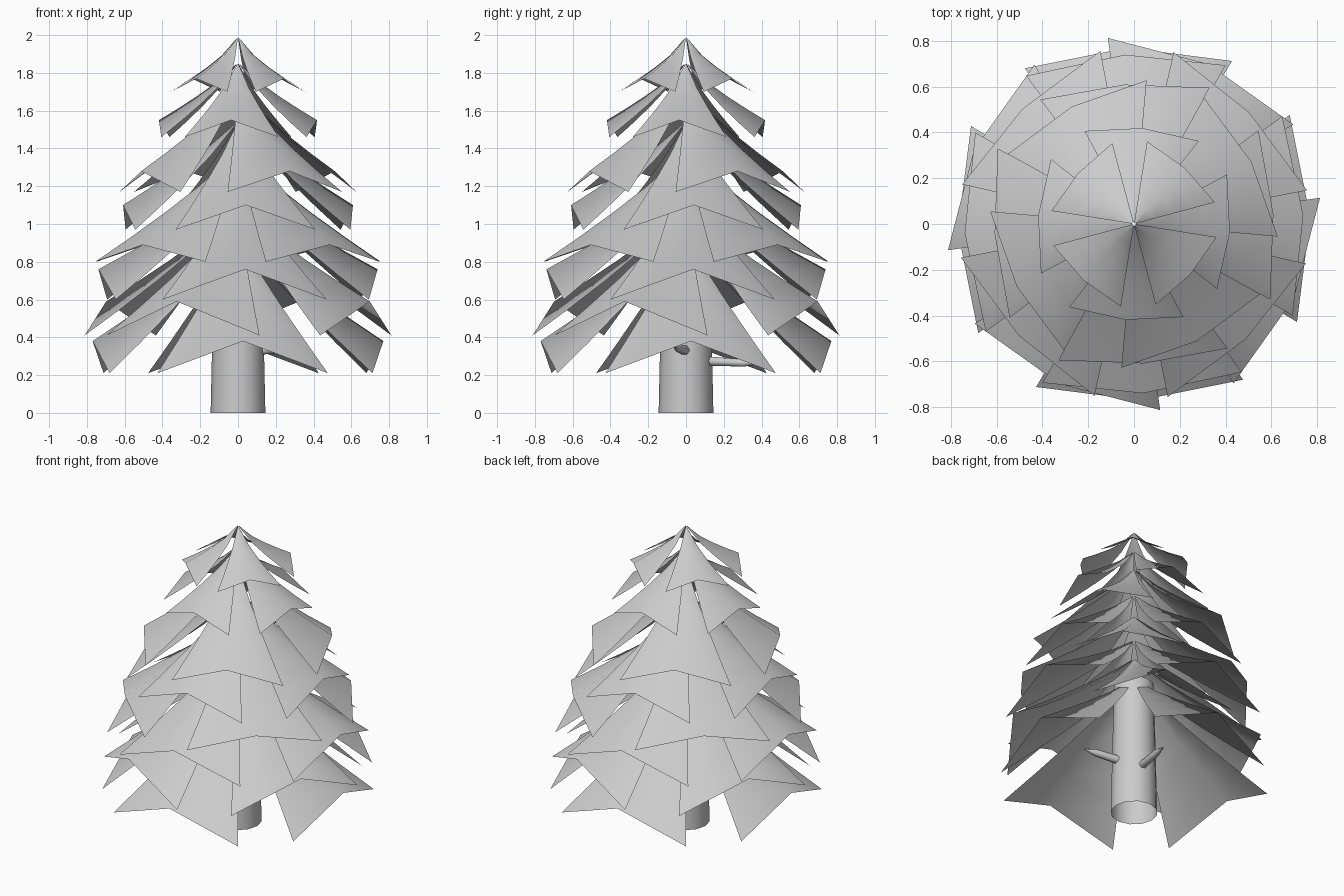
import bpy, bmesh, math
from mathutils import Vector

if "Cube" in bpy.data.objects:
    bpy.data.objects.remove(bpy.data.objects["Cube"])


def finish(name, bm, angle):
    me = bpy.data.meshes.new(name)
    bm.to_mesh(me)
    bm.free()
    ob = bpy.data.objects.new(name, me)
    bpy.context.collection.objects.link(ob)
    bpy.context.view_layer.objects.active = ob
    ob.select_set(True)
    bpy.ops.object.shade_smooth_by_angle(angle=math.radians(angle))
    ob.select_set(False)
    return ob


def tier(name, root_z, mid_r, mid_z, tip_r, tip_z, turn, power, half=33, rows=4):
    """Four drooping fan-shaped foliage cards around the axis."""
    bm = bmesh.new()
    for k in range(4):
        centre = turn + 90 * k
        grid = []
        for i in range(rows + 1):
            t = 0.02 + 0.98 * i / rows
            drop = t ** power
            row = []
            for s in (-1, 0, 1):
                a = math.radians(centre + s * half)
                r = (tip_r if s else mid_r) * t
                end = tip_z if s else mid_z
                row.append(bm.verts.new((r * math.cos(a), r * math.sin(a),
                                         root_z + (end - root_z) * drop)))
            grid.append(row)
        for lo, hi in zip(grid, grid[1:]):
            for j in (0, 1):
                bm.faces.new((lo[j], hi[j], hi[j + 1], lo[j + 1]))
    return finish(name, bm, 60)


def twig(name, start, end, radius):
    """Short broken branch with a pointed tip."""
    start, end = Vector(start), Vector(end)
    d = end - start
    q = d.to_track_quat('Z', 'Y')
    bm = bmesh.new()
    rings = []
    for t, f in ((0, 1.0), (0.7, 0.8), (1, 0.1)):
        c = start + d * t
        rings.append([bm.verts.new(c + q @ Vector((
            radius * f * math.cos(j * math.pi / 3),
            radius * f * math.sin(j * math.pi / 3), 0))) for j in range(6)])
    for a, b in zip(rings, rings[1:]):
        for j in range(6):
            bm.faces.new((a[j], a[(j + 1) % 6], b[(j + 1) % 6], b[j]))
    bm.faces.new(rings[-1])
    return finish(name, bm, 60)


# Trunk: open tapered tube
bm = bmesh.new()
bmesh.ops.create_cone(bm, cap_ends=False, segments=12, radius1=0.145,
                      radius2=0.125, depth=0.9)
bmesh.ops.translate(bm, verts=bm.verts, vec=(0, 0, 0.45))
finish("trunk", bm, 40)

# Broken twigs low on the trunk
twig("twig_back", (0.03, 0.10, 0.275), (0.09, 0.39, 0.26), 0.028)
twig("twig_right", (0.10, 0.0, 0.33), (0.35, -0.06, 0.35), 0.028)

# Foliage tiers, top to bottom:
# root height, mid radius, mid height, corner radius, corner height, turn, curve
TIERS = [
    (2.00, 0.33, 1.77, 0.365, 1.70, 48, 0.70),
    (1.86, 0.42, 1.55, 0.46, 1.46, -5, 0.80),
    (1.74, 0.58, 1.28, 0.63, 1.17, 28, 0.80),
    (1.55, 0.61, 1.10, 0.68, 0.97, 4, 0.85),
    (1.40, 0.70, 0.89, 0.77, 0.80, 44, 0.85),
    (1.23, 0.74, 0.76, 0.80, 0.60, 3, 0.85),
    (1.10, 0.77, 0.59, 0.82, 0.41, -25, 0.85),
    (0.95, 0.77, 0.38, 0.83, 0.21, 2, 0.90),
]
for n, p in enumerate(TIERS):
    tier(f"foliage_tier_{n + 1}", *p)
